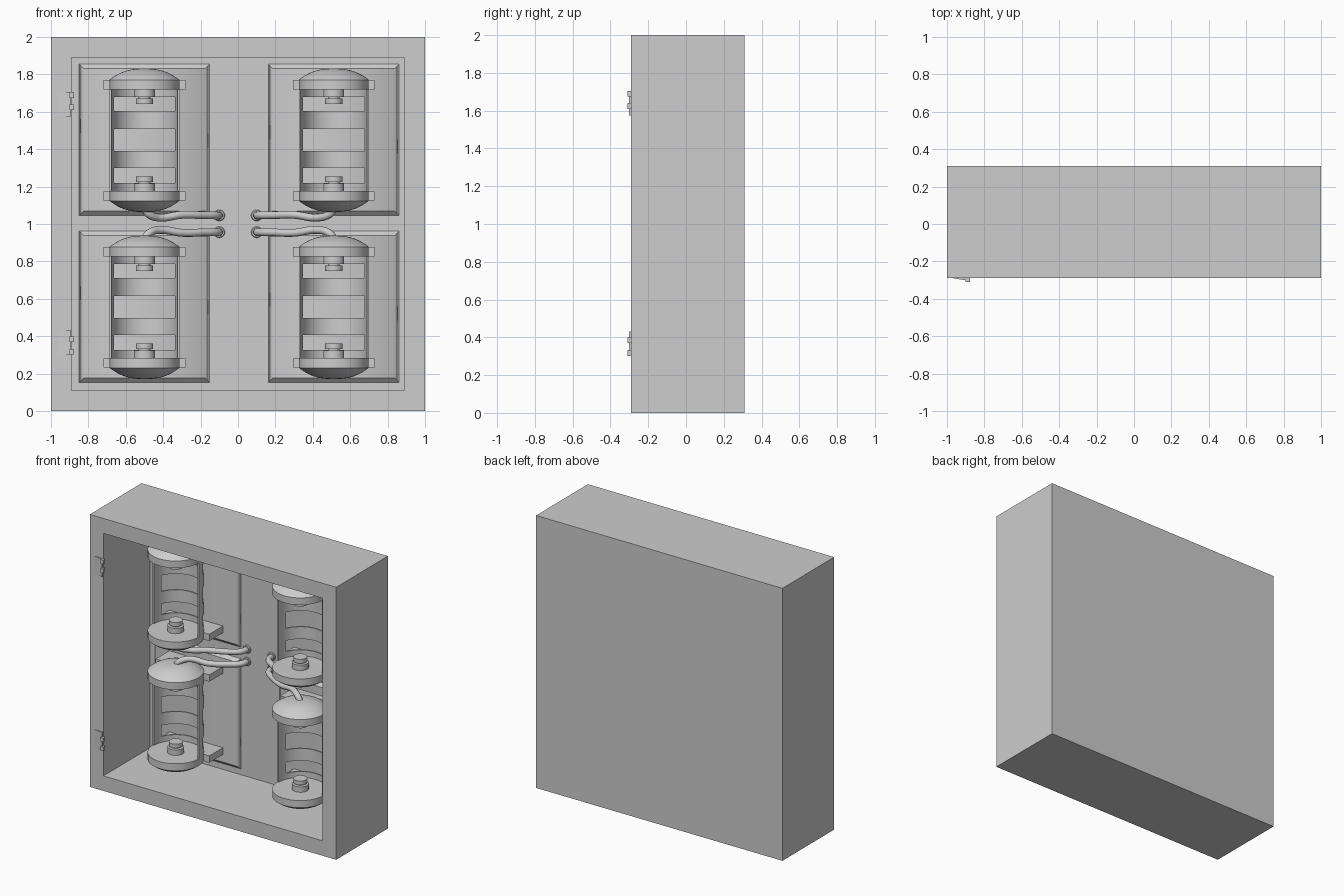
import bpy, bmesh, math
from mathutils import Matrix, Vector

cube = bpy.data.objects.get("Cube")
if cube:
    bpy.data.objects.remove(cube, do_unlink=True)

grey = bpy.data.materials.new("light_grey")
grey.use_nodes = True
grey.diffuse_color = (0.61, 0.61, 0.61, 1)
grey.node_tree.nodes["Principled BSDF"].inputs["Base Color"].default_value = (0.61, 0.61, 0.61, 1)


def finish(name, bm, loc=(0, 0, 0), smooth=False):
    """Turn a bmesh into a named object."""
    bmesh.ops.recalc_face_normals(bm, faces=bm.faces)
    me = bpy.data.meshes.new(name)
    bm.to_mesh(me)
    bm.free()
    me.materials.append(grey)
    ob = bpy.data.objects.new(name, me)
    ob.location = loc
    bpy.context.collection.objects.link(ob)
    if smooth:
        bpy.ops.object.select_all(action='DESELECT')
        ob.select_set(True)
        bpy.context.view_layer.objects.active = ob
        bpy.ops.object.shade_smooth_by_angle(angle=math.radians(35))
    return ob


def box_bm(lo, hi):
    bm = bmesh.new()
    lo, hi = Vector(lo), Vector(hi)
    bmesh.ops.create_cube(bm, size=1, matrix=Matrix.Translation((lo + hi) / 2) @ Matrix.Diagonal((*(hi - lo), 1)))
    return bm


def box(name, lo, hi):
    return finish(name, box_bm(lo, hi))


def lathe(name, profile, loc, flip=1):
    """Revolve (radius, height) points around z; flip=-1 turns them upside down."""
    bm = bmesh.new()
    verts = [bm.verts.new((r, 0, z * flip)) for r, z in profile]
    edges = [bm.edges.new(pair) for pair in zip(verts, verts[1:])]
    bmesh.ops.spin(bm, geom=verts + edges, cent=(0, 0, 0), axis=(0, 0, 1),
                   angle=math.tau, steps=48, use_duplicate=False)
    bmesh.ops.remove_doubles(bm, verts=bm.verts, dist=0.0004)
    return finish(name, bm, loc, True)


# Cabinet: a block with a deep recess in the front
FRONT, WALL, PANEL = -0.29, 0.25, 0.228
bm = box_bm((-1, FRONT, 0), (1, 0.31, 2))
bm.normal_update()
face = min(bm.faces, key=lambda f: f.calc_center_median().y)
bmesh.ops.inset_region(bm, faces=[face], thickness=0.11, use_even_offset=True)
bmesh.ops.inset_region(bm, faces=[face], thickness=0)
bmesh.ops.translate(bm, verts=face.verts[:], vec=(0, WALL - FRONT, 0))
finish("cabinet", bm)

R = 0.187
RING = 0.052
AXIS_Y = -0.008
WINDOWS = [(1.22, 1.30), (1.39, 1.508), (1.604, 1.68)]


def back_panel(cx, dz):
    """Low raised plate with sloping borders and softly shaded sides."""
    bm = box_bm((cx - 0.354, PANEL, 1.041 + dz), (cx + 0.354, WALL + 0.005, 1.86 + dz))
    mid = Vector((cx, 0, 1.4505 + dz))
    for v in bm.verts:
        if v.co.y < WALL:
            for axis in (0, 2):
                v.co[axis] -= math.copysign(0.028, v.co[axis] - mid[axis])
    bm.normal_update()
    for f in bm.faces:
        f.smooth = abs(f.normal.z) < 0.1
    for e in bm.edges:
        e.smooth = all(f.smooth for f in e.link_faces)
    finish("back_panel", bm)


def shell(cx, dz):
    """Half cylinder open to the front, pierced by wide windows."""
    levels = [1.17] + [z for w in WINDOWS for z in w] + [1.72]
    steps = 24
    bm = bmesh.new()
    rows = []
    for z in levels:
        angles = [math.pi * i / steps for i in range(steps + 1)]
        rows.append([bm.verts.new((R * math.cos(a), R * math.sin(a), z + dz)) for a in angles])
    for j in range(len(levels) - 1):
        for i in range(steps):
            if j % 2 == 0 or not 3 <= i < steps - 3:
                bm.faces.new((rows[j][i], rows[j][i + 1], rows[j + 1][i + 1], rows[j + 1][i]))
    ob = finish("holder_shell", bm, (cx, AXIS_Y, 0), True)
    # Thicken inward whichever way the normals came out
    poly = ob.data.polygons[0]
    outward = poly.normal.x * poly.center.x + poly.normal.y * poly.center.y > 0
    mod = ob.modifiers.new("thickness", 'SOLIDIFY')
    mod.thickness = 0.01
    mod.offset = -1 if outward else 1
    ob.modifiers.new("crisp_edges", 'EDGE_SPLIT').split_angle = math.radians(35)


# Cap: flat disc with a shallow lens-shaped dome
dome = [(R * t, RING + 0.06 * (1 - t ** 2.5)) for t in [1 - i / 12 for i in range(13)]]
cap_profile = [(0, 0), (R, 0)] + dome
# Terminal: wide base, groove and narrower head
post_profile = [(0, 0), (0.056, 0), (0.056, 0.04), (0.032, 0.04), (0.032, 0.048),
                (0.046, 0.048), (0.046, 0.078), (0, 0.078)]


def holder(cx, dz):
    back_panel(cx, dz)
    shell(cx, dz)
    for z, flip in ((1.719 + dz, 1), (1.176 + dz, -1)):
        lathe("end_cap", cap_profile, (cx, AXIS_Y, z), flip)
        lathe("terminal_post", post_profile, (cx, AXIS_Y, z), -flip)
        za, zb = sorted((z + 0.001 * flip, z + (RING - 0.001) * flip))
        box("mounting_bracket", (cx - 0.218, 0.07, za), (cx + 0.218, PANEL + 0.002, zb))


def wire(cx, side, up):
    """Cable from a cap dome to a grommet in the back wall."""
    mid = 1.001
    path = [(abs(cx), AXIS_Y, 0.08), (abs(cx) - 0.025, 0.0, 0.05), (0.42, 0.04, 0.033),
            (0.3, 0.08, 0.048), (0.18, 0.14, 0.046), (0.11, 0.2, 0.045), (0.1, 0.26, 0.045)]
    cu = bpy.data.curves.new("wire", 'CURVE')
    cu.dimensions = '3D'
    cu.bevel_depth = 0.021
    cu.bevel_resolution = 3
    cu.use_fill_caps = True
    sp = cu.splines.new('BEZIER')
    sp.bezier_points.add(len(path) - 1)
    for p, (x, y, z) in zip(sp.bezier_points, path):
        p.co = (x * side, y, mid + z * up)
        p.handle_left_type = p.handle_right_type = 'AUTO'
    cu.materials.append(grey)
    bpy.context.collection.objects.link(bpy.data.objects.new("wire", cu))
    ring = [(0.018, 0), (0.03, 0), (0.03, 0.006), (0.026, 0.011), (0.018, 0.011)]
    ob = lathe("wire_grommet", ring, (0.1 * side, WALL, mid + 0.045 * up))
    ob.rotation_euler.x = math.pi / 2


for cx, side in ((-0.5, -1), (0.512, 1)):
    for dz, up in ((0, 1), (-0.893, -1)):
        holder(cx, dz)
        wire(cx, side, up)

# Hinges: leaf tapering into the frame, with two raised knuckles on its edge
for z in (0.302, 1.575):
    bm = box_bm((-0.965, FRONT - 0.012, z), (-0.892, FRONT + 0.002, z + 0.13))
    for v in bm.verts:
        if v.co.x < -0.95 and v.co.y < FRONT:
            v.co.y = FRONT - 0.001
    finish("hinge_leaf", bm)
    for k in (0.0, 0.067) if z < 1 else (0.035, 0.1):
        box("hinge_knuckle", (-0.9, FRONT - 0.02, z + k), (-0.877, FRONT + 0.002, z + k + 0.03))
